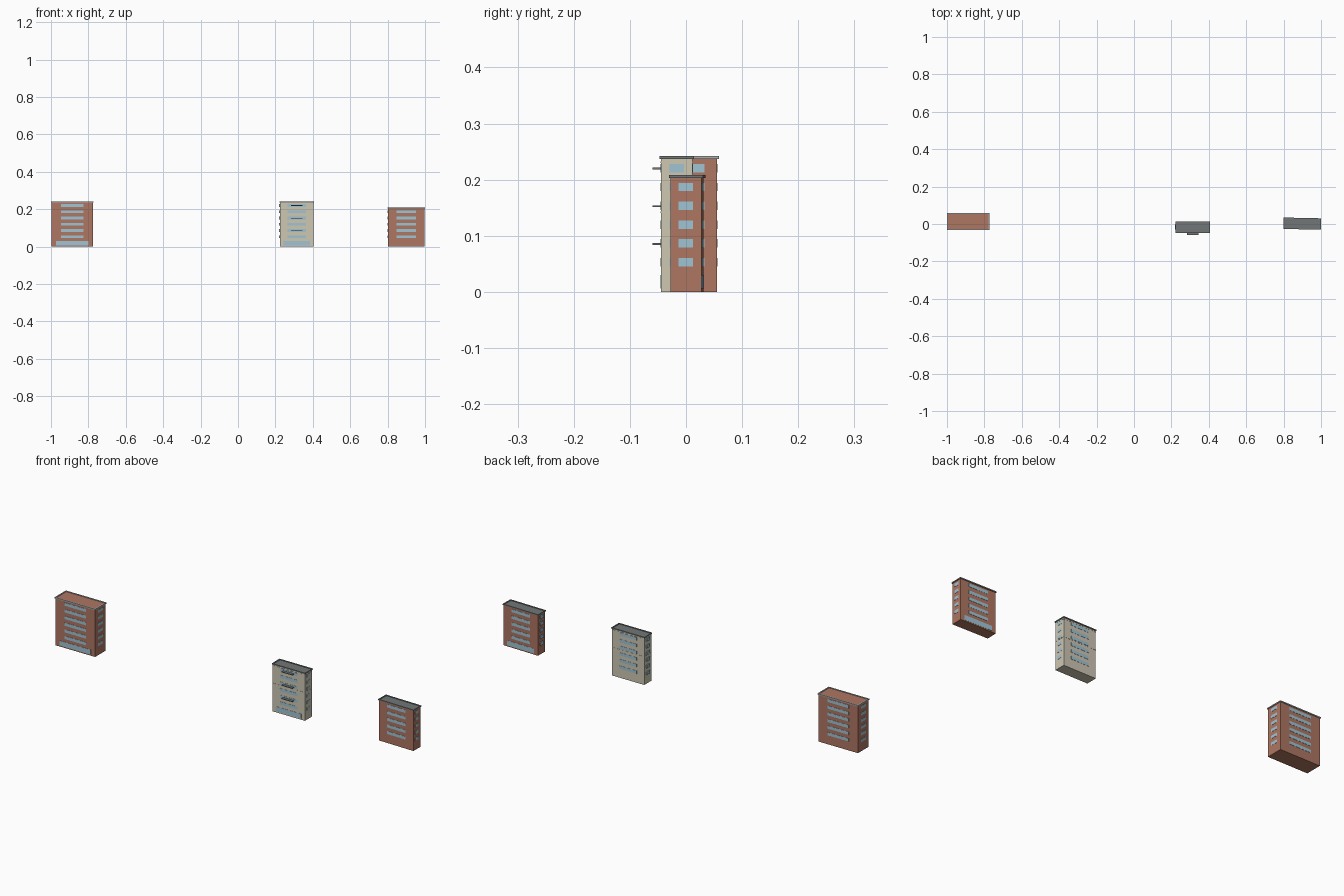
import bpy, math
from mathutils import Matrix, Vector

if "Cube" in bpy.data.objects:
    bpy.data.objects.remove(bpy.data.objects["Cube"])


def material(name, rgb):
    m = bpy.data.materials.new(name)
    m.diffuse_color = (*rgb, 1)
    m.use_nodes = True
    m.node_tree.nodes["Principled BSDF"].inputs["Base Color"].default_value = m.diffuse_color
    return m


BRICK = material("brick", (0.42, 0.18, 0.12))
BEIGE = material("beige", (0.62, 0.57, 0.45))
GLASS = material("glass", (0.35, 0.55, 0.65))
GREY = material("grey", (0.17, 0.18, 0.18))
TRIM = material("trim", (0.40, 0.42, 0.42))


def boxes(name, items, mat, place):
    """One object made of boxes given as (min corner, max corner)."""
    verts, faces = [], []
    for lo, hi in items:
        n = len(verts)
        for z in (lo[2], hi[2]):
            for x, y in ((lo[0], lo[1]), (hi[0], lo[1]), (hi[0], hi[1]), (lo[0], hi[1])):
                verts.append(place @ Vector((x, y, z)))
        faces += [[n + i for i in f] for f in
                  ((3, 2, 1, 0), (4, 5, 6, 7), (0, 1, 5, 4), (1, 2, 6, 5), (2, 3, 7, 6), (3, 0, 4, 7))]
    mesh = bpy.data.meshes.new(name)
    mesh.from_pydata(verts, [], faces)
    mesh.materials.append(mat)
    ob = bpy.data.objects.new(name, mesh)
    bpy.context.collection.objects.link(ob)
    return ob


def building(name, cx, cy, w, d, floors, wall, roof, shop_side, left_out, turn=0.0):
    place = Matrix.Translation((cx, cy, 0)) @ Matrix.Rotation(math.radians(turn), 4, 'Z')
    x, y, top = w / 2, d / 2, floors * 0.0335 + 0.003
    e, o, h = 0.003, 0.001, top + 0.0045
    boxes(name + "_walls", [((-x, -y, 0), (x, y, top))], wall, place)
    boxes(name + "_roof", [((-x, -y, top), (x, y, top + 0.002))], roof, place)
    # parapet rim around the roof edge
    boxes(name + "_parapet", [
        ((-x - e, -y - e, top - 0.001), (x + e, -y + e, h)),
        ((-x - e, y - e, top - 0.001), (x + e, y + e, h)),
        ((-x - e, -y + e, top - 0.001), (-x + e, y - e, h)),
        ((x - e, -y + e, top - 0.001), (x + e, y - e, h))], TRIM if roof == BRICK else GREY, place)
    # window strips on all four sides of each upper floor
    strips = []
    for i in range(floors - 1):
        a, b = 0.0455 + 0.0335 * i, 0.0605 + 0.0335 * i
        wx, wy = w * 0.27, d * 0.235
        strips += [((-wx, -y - o, a), (wx, -y + o, b)), ((-wx, y - o, a), (wx, y + o, b)),
                   ((-x - left_out, -wy, a), (-x + o, wy, b)), ((x - o, -wy, a), (x + o, wy, b))]
    boxes(name + "_windows", strips, GLASS, place)
    # wide ground-floor shop window
    s = shop_side * y
    boxes(name + "_shopfront", [((-w * 0.39, s - o, 0.006), (w * 0.39, s + o, 0.03))], GLASS, place)


building("left_block", -0.8865, 0.0135, 0.221, 0.084, 7, BRICK, BRICK, -1, 0.001)
building("middle_block", 0.314, -0.0165, 0.179, 0.056, 7, BEIGE, GREY, -1, 0.004)
building("right_block", 0.8995, 0.002, 0.194, 0.055, 6, BRICK, GREY, 1, 0.004, turn=-1.2)

# beige block: thin bands and front balconies
mid = Matrix.Translation((0.314, -0.0165, 0))
boxes("middle_block_bands", [((-0.0902, -0.0287, z), (0.0902, 0.0287, z + 0.002)) for z in (0.141, 0.230)],
      BEIGE, mid)
boxes("balconies", [((-0.03, -0.0435, z), (0.03, -0.0275, z + 0.003)) for z in (0.084, 0.151, 0.2185)],
      GREY, mid)
